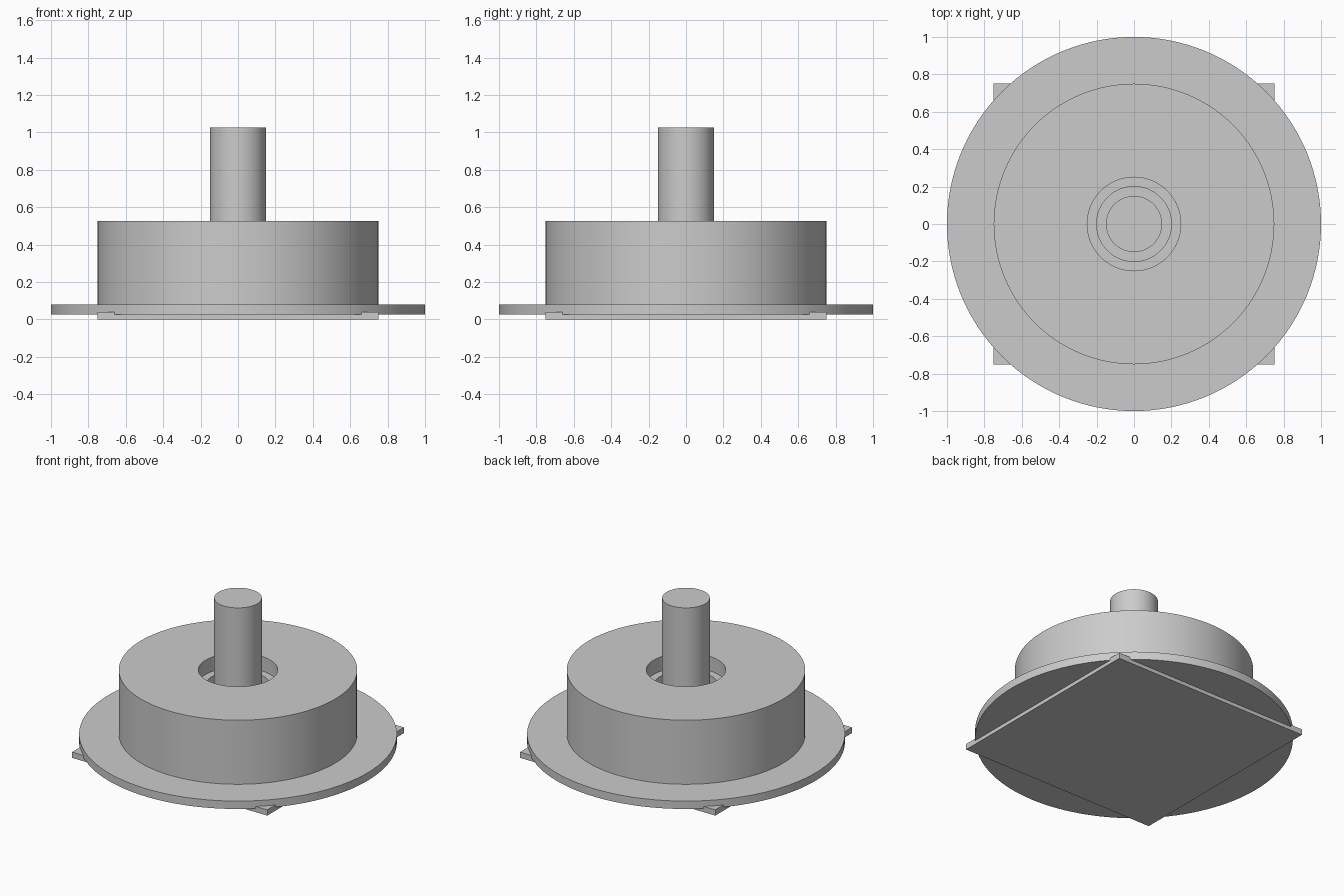
import bpy, bmesh, math

cube = bpy.data.objects.get("Cube")
if cube:
    bpy.data.objects.remove(cube, do_unlink=True)

SEGMENTS = 128

grey = bpy.data.materials.new("plain_grey")
grey.use_nodes = True
colour = (0.6, 0.6, 0.6, 1)
grey.diffuse_color = colour
grey.node_tree.nodes["Principled BSDF"].inputs["Base Color"].default_value = colour


def finish(name, bm):
    bmesh.ops.recalc_face_normals(bm, faces=bm.faces)
    mesh = bpy.data.meshes.new(name)
    bm.to_mesh(mesh)
    bm.free()
    mesh.materials.append(grey)
    obj = bpy.data.objects.new(name, mesh)
    bpy.context.collection.objects.link(obj)
    bpy.ops.object.select_all(action="DESELECT")
    obj.select_set(True)
    bpy.context.view_layer.objects.active = obj
    bpy.ops.object.shade_smooth_by_angle(angle=math.radians(30))
    return obj


def lathe(name, profile):
    """Turn a closed (radius, height) profile around z."""
    bm = bmesh.new()
    verts = [bm.verts.new((r, 0, z)) for r, z in profile]
    edges = [bm.edges.new((verts[i - 1], verts[i])) for i in range(len(verts))]
    bmesh.ops.spin(bm, geom=verts + edges, cent=(0, 0, 0), axis=(0, 0, 1),
                   angle=math.tau, steps=SEGMENTS, use_duplicate=False)
    bmesh.ops.remove_doubles(bm, verts=bm.verts, dist=1e-5)
    return finish(name, bm)


# Square base plate
bm = bmesh.new()
bmesh.ops.create_cube(bm, size=1)
bmesh.ops.scale(bm, vec=(1.5, 1.5, 0.04), verts=bm.verts)
bmesh.ops.translate(bm, vec=(0, 0, 0.02), verts=bm.verts)
finish("base_plate", bm)

# Flanged drum with a stepped bore
lathe("flanged_drum", [
    (0.2, 0.025), (1, 0.025), (1, 0.08), (0.75, 0.08), (0.75, 0.525),
    (0.25, 0.525), (0.25, 0.425), (0.2, 0.425)])

# Central shaft
bm = bmesh.new()
bmesh.ops.create_cone(bm, cap_ends=True, segments=SEGMENTS,
                      radius1=0.15, radius2=0.15, depth=1)
bmesh.ops.translate(bm, vec=(0, 0, 0.525), verts=bm.verts)
finish("shaft", bm)
